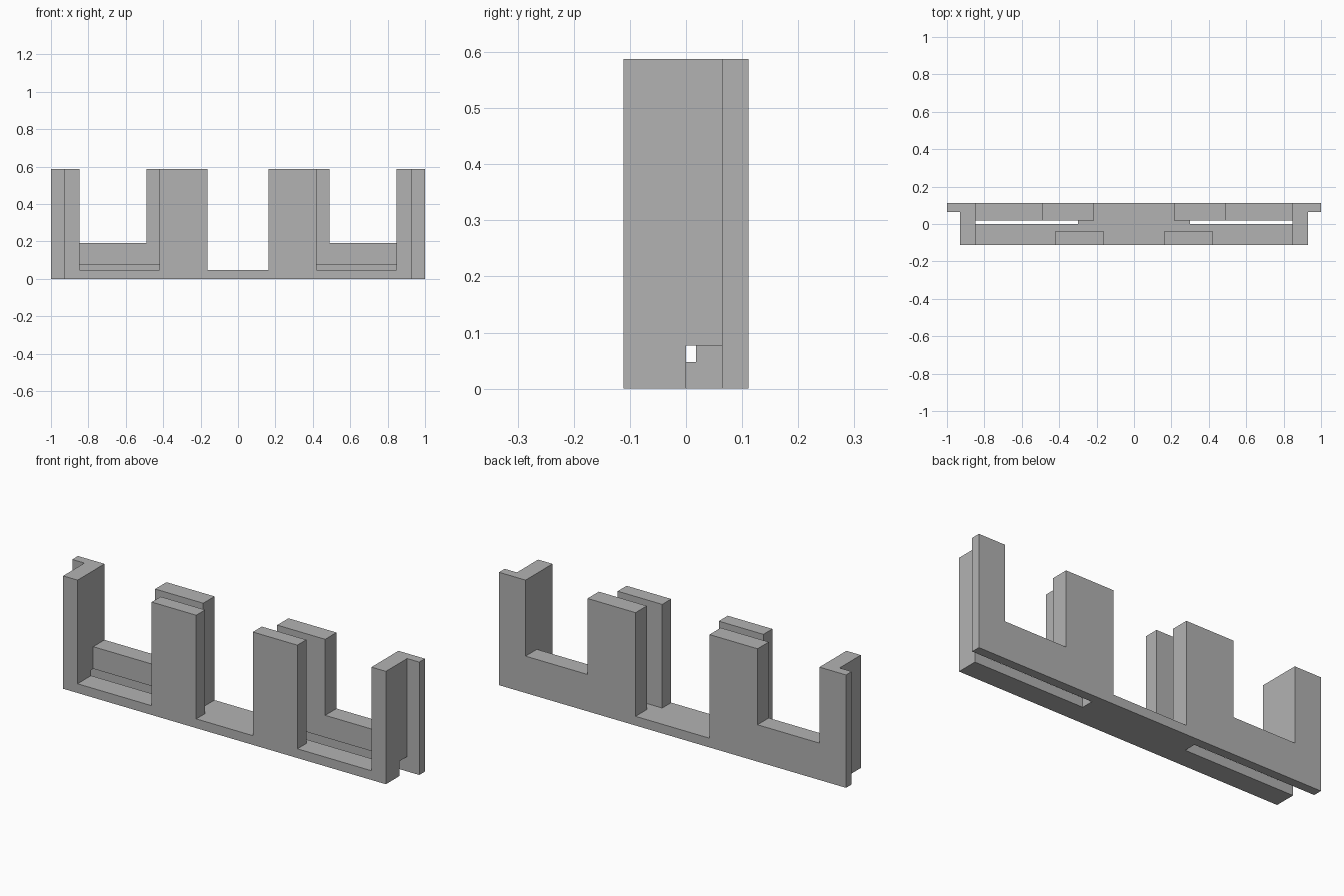
import bpy
import bmesh

cube = bpy.data.objects.get("Cube")
if cube:
    bpy.data.objects.remove(cube, do_unlink=True)

grey = bpy.data.materials.new("plain grey")
grey.use_nodes = True
colour = (0.448, 0.448, 0.448, 1)
grey.diffuse_color = colour
grey.node_tree.nodes["Principled BSDF"].inputs["Base Color"].default_value = colour

# Shared dimensions
FRONT, BACK = -0.111, 0.111
FLANGE = 0.064            # front of the end flanges
PANEL = 0.018             # front of the rear panel
TOP, SILL, GROOVE, RAIL = 0.588, 0.192, 0.077, 0.048
POST_IN, POST_OUT, WEB = 0.847, 0.93, 0.3


def prism(name, outline, y0, y1):
    """Extrude a closed x-z outline from y0 to y1."""
    bm = bmesh.new()
    face = bm.faces.new([bm.verts.new((x, y0, z)) for x, z in outline])
    grown = bmesh.ops.extrude_face_region(bm, geom=[face])["geom"]
    moved = [v for v in grown if isinstance(v, bmesh.types.BMVert)]
    bmesh.ops.translate(bm, verts=moved, vec=(0, y1 - y0, 0))
    bmesh.ops.recalc_face_normals(bm, faces=bm.faces)
    mesh = bpy.data.meshes.new(name)
    bm.to_mesh(mesh)
    bm.free()
    mesh.materials.append(grey)
    obj = bpy.data.objects.new(name, mesh)
    bpy.context.collection.objects.link(obj)
    return obj


def mirrored(half):
    """Complete a right-hand skyline with its left-hand reflection."""
    return half + [(-x, z) for x, z in reversed(half)]


def box(name, x0, x1, y0, y1, z0, z1):
    return prism(name, [(x0, z0), (x1, z0), (x1, z1), (x0, z1)], y0, y1)


def combine(target, others, operation):
    """Apply a boolean with each helper, then discard the helper."""
    for other in others:
        other.hide_render = True
        mod = target.modifiers.new("combine", "BOOLEAN")
        mod.operation, mod.solver, mod.object = operation, "EXACT", other
        bpy.context.view_layer.update()
        graph = bpy.context.evaluated_depsgraph_get()
        mesh = bpy.data.meshes.new_from_object(target.evaluated_get(graph))
        target.modifiers.clear()
        target.data = mesh
        bpy.data.objects.remove(other, do_unlink=True)


# Rear panel: low centre, tall towers, sills and end flanges
frame = prism("notched_frame", mirrored([
    (0.213, RAIL), (0.213, TOP), (0.49, TOP), (0.49, SILL),
    (POST_IN, SILL), (POST_IN, TOP), (1, TOP), (1, 0)]), PANEL, BACK)

# Step beside each flange and groove under each sill
cutters = []
for s in (-1, 1):
    cutters.append(box("flange_step", s * POST_OUT, s * 1.1, 0, FLANGE, -0.1, 0.7))
    cutters.append(box("under_groove", s * WEB, s * 1.1, 0, FLANGE, -0.1, GROOVE))
combine(frame, cutters, "DIFFERENCE")

# Front plate: rail with two towers and the end posts
parts = [prism("front_plate", mirrored([
    (0.163, RAIL), (0.163, TOP), (0.42, TOP), (0.42, RAIL),
    (POST_IN, RAIL), (POST_IN, TOP), (POST_OUT, TOP), (POST_OUT, 0)]),
    FRONT, -0.037)]

# Deep part of the rail, the centre web and the post backs
parts.append(prism("deep_rail", mirrored([
    (POST_IN, RAIL), (POST_IN, TOP), (POST_OUT, TOP), (POST_OUT, 0)]),
    -0.037, 0))
parts.append(box("centre_web", -WEB, WEB, 0, PANEL, 0, RAIL))
for s, side in ((1, "left"), (-1, "right")):
    parts.append(box(side + "_post_bridge", s * POST_IN, s * POST_OUT,
                     0, PANEL, GROOVE, TOP))
combine(frame, parts, "UNION")

# Merge coplanar faces for clean flat sides
bm = bmesh.new()
bm.from_mesh(frame.data)
bmesh.ops.remove_doubles(bm, verts=bm.verts, dist=0.0001)
bmesh.ops.dissolve_limit(bm, angle_limit=0.01, verts=bm.verts, edges=bm.edges)
bmesh.ops.recalc_face_normals(bm, faces=bm.faces)
bm.to_mesh(frame.data)
bm.free()
